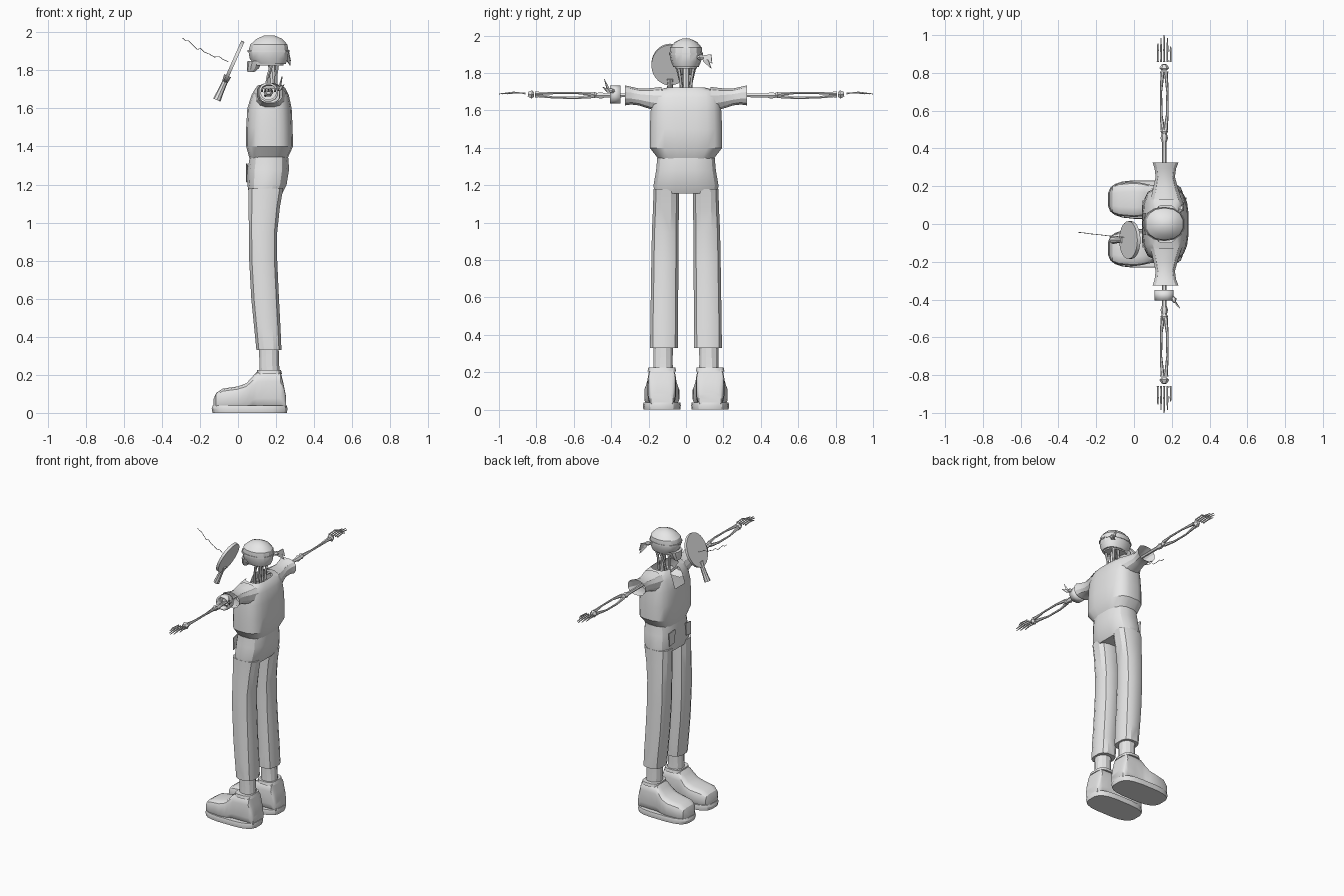
import bpy, bmesh, math
from mathutils import Vector

grey = bpy.data.materials.new("plain_grey")
grey.diffuse_color = (0.8, 0.8, 0.8, 1)


def finish(name, bm, smooth=True):
    bmesh.ops.recalc_face_normals(bm, faces=bm.faces)
    me = bpy.data.meshes.new(name)
    bm.to_mesh(me)
    bm.free()
    me.materials.append(grey)
    ob = bpy.data.objects.new(name, me)
    bpy.context.collection.objects.link(ob)
    if smooth:
        bpy.ops.object.select_all(action='DESELECT')
        ob.select_set(True)
        bpy.context.view_layer.objects.active = ob
        bpy.ops.object.shade_smooth_by_angle(angle=math.radians(28))
    return ob


def loft(name, axis, rows, n=12, power=2.6, side=1, caps=(True, True), cut=None):
    """rows: (position on axis, u0, u1, v0, v1); side -1 mirrors across y"""
    bm = bmesh.new()
    rings = []
    for t, u0, u1, v0, v1 in rows:
        ring = []
        for i in range(n):
            a = 2 * math.pi * (i + 0.5) / n
            c, s = math.cos(a), math.sin(a)
            u = (u0 + u1) / 2 + (u1 - u0) / 2 * math.copysign(abs(c) ** (2 / power), c)
            v = (v0 + v1) / 2 + (v1 - v0) / 2 * math.copysign(abs(s) ** (2 / power), s)
            x, y, z = {'x': (t, u, v), 'y': (u, t, v), 'z': (u, v, t)}[axis]
            ring.append(bm.verts.new((x, y * side, z)))
        rings.append(ring)
    for p, q in zip(rings, rings[1:]):
        for i in range(n):
            j = (i + 1) % n
            bm.faces.new((p[i], p[j], q[j], q[i]))
    if caps[0]:
        bm.faces.new(rings[0])
    if caps[1]:
        bm.faces.new(rings[-1])
    if cut:
        doomed = [f for f in bm.faces if cut(f.calc_center_median())]
        bmesh.ops.delete(bm, geom=doomed, context='FACES')
    return finish(name, bm)


def rod(name, pts, radii, n=6):
    """tapered tube through points"""
    bm = bmesh.new()
    pts = [Vector(p) for p in pts]
    rings = []
    for k, p in enumerate(pts):
        d = (pts[min(k + 1, len(pts) - 1)] - pts[max(k - 1, 0)]).normalized()
        a = d.cross(Vector((0, 0, 1)) if abs(d.z) < 0.9 else Vector((1, 0, 0))).normalized()
        b = d.cross(a)
        rings.append([bm.verts.new(p + radii[k] * (a * math.cos(2 * math.pi * i / n)
                      + b * math.sin(2 * math.pi * i / n))) for i in range(n)])
    for p, q in zip(rings, rings[1:]):
        for i in range(n):
            j = (i + 1) % n
            bm.faces.new((p[i], p[j], q[j], q[i]))
    bm.faces.new(rings[0])
    bm.faces.new(rings[-1])
    return finish(name, bm)


def plate(name, pts, thick=0.006):
    """thin cloth flap"""
    bm = bmesh.new()
    bm.faces.new([bm.verts.new(p) for p in pts])
    ob = finish(name, bm, False)
    m = ob.modifiers.new("thickness", 'SOLIDIFY')
    m.thickness, m.offset = thick, 0
    return ob


# Legs, shoes and arms, one of each per side
for side, tag in ((1, "left"), (-1, "right")):
    loft(tag + "_trouser_leg", 'z', [
        (0.33, .095, .23, .042, .193), (0.45, .083, .225, .04, .193),
        (0.6, .068, .217, .04, .19), (0.8, .057, .208, .038, .187),
        (0.95, .055, .208, .038, .184), (1.08, .054, .222, .036, .178),
        (1.18, .052, .24, .036, .175)], 12, 2.8, side)
    loft(tag + "_ankle", 'z', [(0.18, .11, .225, .065, .178), (0.25, .11, .218, .07, .175),
                               (0.35, .11, .215, .068, .175)], 12, 2.2, side)
    loft(tag + "_shoe_sole", 'z', [(0, -.135, .258, .03, .228), (.022, -.14, .262, .027, .232),
                                   (.038, -.135, .258, .03, .228)], 20, 3.2, side)
    loft(tag + "_shoe_upper", 'x', [
        (-.13, .09, .17, .02, .07), (-.115, .06, .2, .02, .105), (-.08, .043, .216, .02, .128),
        (0, .035, .224, .02, .14), (.045, .04, .218, .02, .157), (.075, .048, .21, .02, .19),
        (.1, .052, .206, .02, .218), (.16, .052, .206, .02, .223), (.222, .055, .203, .02, .223),
        (.24, .06, .198, .02, .15), (.252, .07, .188, .02, .09)], 16, 4, side)
    loft(tag + "_shoe_collar", 'z', [(.205, .098, .232, .052, .206), (.226, .1, .226, .056, .202)],
         16, 3.2, side)
    loft(tag + "_sleeve", 'y', [
        (.13, .085, .255, 1.585, 1.728), (.19, .1, .235, 1.605, 1.72), (.25, .113, .218, 1.625, 1.718),
        (.295, .107, .225, 1.63, 1.728), (.325, .097, .237, 1.625, 1.735)], 12, 2.4, side,
        (False, False))

    def bone(part, pts, radii):
        rod(tag + "_" + part, [(x, y * side, z) for x, y, z in pts], radii)
    bone("collar_bone", [(.13, .01, 1.68), (.125, .09, 1.69), (.15, .17, 1.69)], [.009, .007, .01])
    bone("upper_arm_bone", [(.16, y, 1.68) for y in (.16, .2, .3, .43, .455, .48)],
         [.02, .012, .011, .012, .02, .014])
    bone("elbow", [(.16, .475, 1.682), (.16, .49, 1.682), (.16, .51, 1.682)], [.012, .02, .011])
    for s, part in ((-1, "outer_forearm_bone"), (1, "inner_forearm_bone")):
        bone(part, [(.16 + s * .007, .495, 1.682 + s * .006), (.16 + s * .016, .58, 1.68 + s * .013),
                    (.16 + s * .017, .7, 1.68 + s * .012), (.16 + s * .01, .79, 1.685 + s * .006),
                    (.16 + s * .01, .808, 1.685 + s * .006)], [.012, .007, .006, .010, .012])
    bone("wrist", [(.16, .812, 1.685), (.16, .825, 1.685), (.16, .845, 1.687)], [.014, .026, .014])
    for i in range(5):
        x = .126 + i * .017
        tip = (.955, .985, 1.0, .985, .94)[i]
        bone("finger_%d" % i, [(x, .858, 1.69), (x, .87, 1.692), (x, .91, 1.695), (x, .918, 1.696),
                               (x, tip, 1.688)], [.006, .004, .004, .0055, .0025])

# Trousers top and front pocket flaps
loft("trouser_hips", 'z', [(1.155, .055, .235, -.172, .172), (1.2, .048, .257, -.176, .176),
                           (1.28, .05, .27, -.162, .162), (1.345, .06, .265, -.156, .156)], 16, 2.8)
for s in (1, -1):
    plate("pocket_flap", [(.046, s * .06, 1.31), (.05, s * .125, 1.3), (.048, s * .12, 1.21),
                          (.044, s * .065, 1.22)])

# Shirt with open neck
loft("shirt", 'z', [
    (1.335, .06, .26, -.145, .145), (1.4, .042, .29, -.195, .195), (1.5, .042, .288, -.195, .195),
    (1.6, .048, .283, -.19, .19), (1.67, .07, .268, -.185, .185), (1.705, .09, .25, -.17, .17),
    (1.722, .105, .232, -.1, .1)], 20, 3, caps=(True, False),
    cut=lambda c: c.x < .12 and abs(c.y) < .055 and c.z > 1.61)

# Spine and neck cords
rod("spine", [(.19, 0, 1.38), (.2, 0, 1.6), (.185, 0, 1.72), (.175, 0, 1.86)], [.02, .02, .017, .02], 8)
for s in (1, -1):
    rod("neck_side_cord", [(.145, s * .014, 1.68), (.155, s * .03, 1.76), (.185, s * .052, 1.86)],
        [.009, .008, .011])
    rod("neck_back_cord", [(.2, s * .022, 1.69), (.2, s * .03, 1.77), (.21, s * .045, 1.86)],
        [.009, .008, .011])

# Head: skull, jaw, headscarf, knot tails
loft("skull", 'z', [(1.825, .075, .24, -.06, .06), (1.87, .06, .25, -.075, .075),
                    (1.93, .07, .24, -.07, .07)], 12, 2.3)
loft("jaw", 'z', [(1.79, .05, .085, -.028, .028), (1.81, .045, .11, -.042, .042),
                  (1.85, .048, .13, -.055, .055)], 12, 2.4)
loft("headscarf", 'z', [(1.832, .085, .252, -.068, .068), (1.86, .06, .264, -.08, .08),
                        (1.9, .052, .268, -.088, .088), (1.935, .062, .262, -.085, .085),
                        (1.965, .095, .235, -.06, .06), (1.984, .14, .19, -.02, .02)], 14, 2.2)
loft("scarf_band", 'z', [(1.897, .048, .272, -.091, .091), (1.906, .048, .272, -.091, .091)], 14, 2.2)
rod("scarf_knot", [(.24, .065, 1.88), (.25, .08, 1.885), (.255, .095, 1.885)], [.01, .016, .009])
plate("scarf_tail_upper", [(.25, .08, 1.892), (.265, .135, 1.9), (.275, .14, 1.85), (.255, .1, 1.868)])
plate("scarf_tail_lower", [(.245, .085, 1.89), (.27, .12, 1.868), (.275, .135, 1.825), (.25, .095, 1.86)])

# Tied armband with loose ends
band = loft("armband", 'y', [(-.405, .108, .212, 1.635, 1.735), (-.35, .108, .212, 1.635, 1.735)],
            12, 2.2, caps=(False, False))
band.modifiers.new("thickness", 'SOLIDIFY').thickness = 0.012
rod("armband_knot", [(.2, -.385, 1.7), (.212, -.4, 1.705), (.215, -.415, 1.71)], [.01, .014, .008])
plate("armband_end_upper", [(.205, -.4, 1.7), (.215, -.41, 1.715), (.232, -.437, 1.768), (.225, -.425, 1.72)])
plate("armband_end_lower", [(.21, -.4, 1.695), (.215, -.41, 1.71), (.242, -.445, 1.725), (.225, -.42, 1.695)])

# Round bat: blade tilted toward the head, flared handle, trailing string
up = Vector((.1, 0, .225)).normalized()
out = Vector((-up.z, 0, up.x))
centre = Vector((-.022, -.085, 1.845))
bm = bmesh.new()
loops = []
for d in (-.009, .009):
    loops.append([bm.verts.new(centre + out * d + Vector((0, .1, 0)) * math.cos(a) + up * .118 * math.sin(a))
                  for a in (2 * math.pi * i / 28 for i in range(28))])
for i in range(28):
    j = (i + 1) % 28
    bm.faces.new((loops[0][i], loops[0][j], loops[1][j], loops[1][i]))
for ring in loops:
    bm.faces.new(ring)
finish("bat_blade", bm)
rod("bat_handle", [centre - up * t for t in (.08, .12, .17, .22)], [.02, .015, .017, .021], 8)
string = [(-.05, -.07, 1.845), (-.075, -.068, 1.855), (-.1, -.065, 1.872), (-.125, -.064, 1.87),
          (-.15, -.061, 1.885), (-.175, -.058, 1.895), (-.195, -.056, 1.915), (-.215, -.054, 1.91),
          (-.24, -.051, 1.935), (-.26, -.048, 1.955), (-.275, -.046, 1.955), (-.292, -.045, 1.97)]
rod("bat_string", string, [.002] * len(string), 5)
